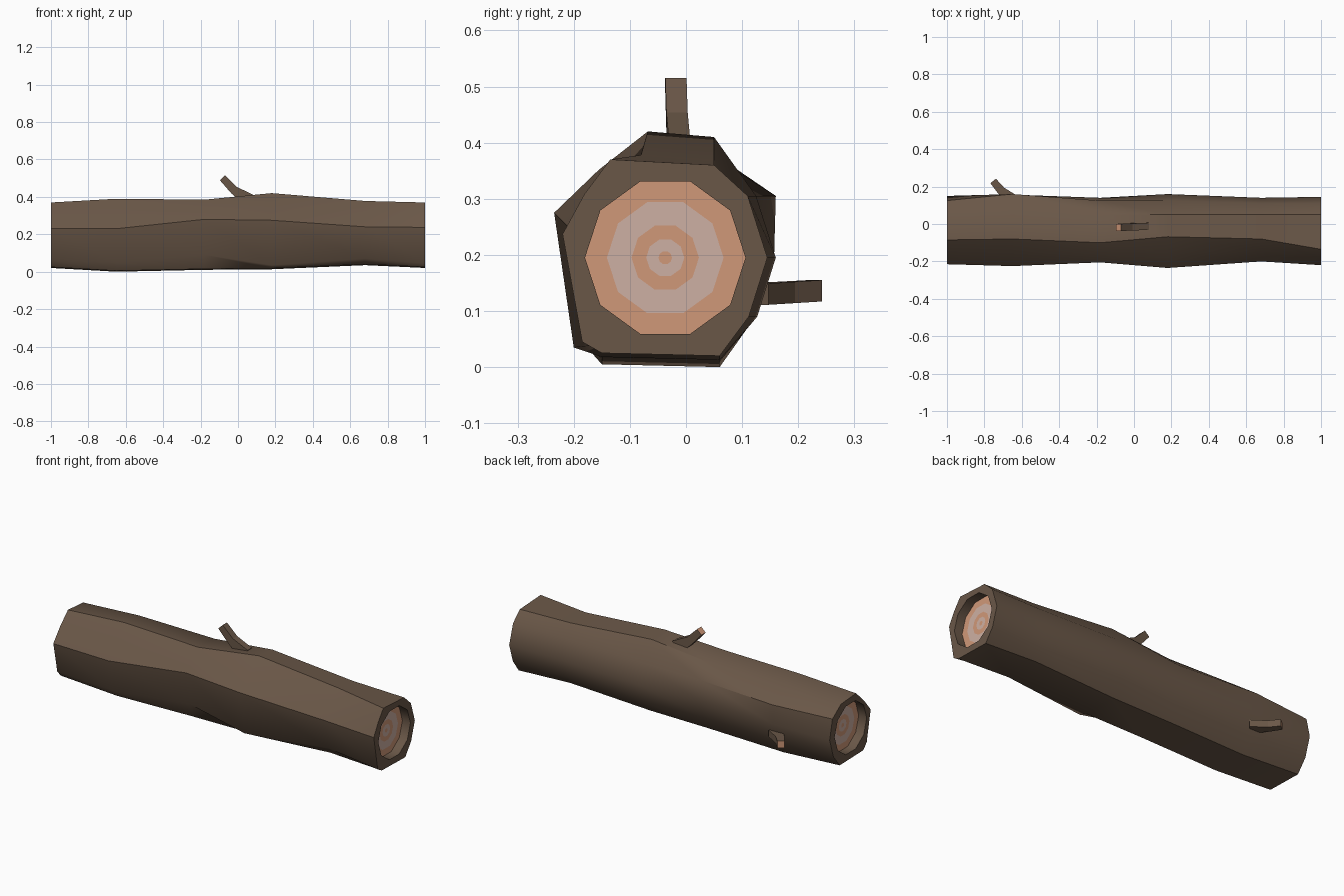
import bpy, bmesh, math
from mathutils import Vector

cube = bpy.data.objects.get("Cube")
if cube:
    bpy.data.objects.remove(cube, do_unlink=True)


def material(name, color):
    mat = bpy.data.materials.new(name)
    mat.use_nodes = True
    mat.diffuse_color = (*color, 1)
    shader = mat.node_tree.nodes["Principled BSDF"]
    shader.inputs["Base Color"].default_value = (*color, 1)
    shader.inputs["Roughness"].default_value = 0.9
    return mat


bark = material("bark brown", (0.144, 0.096, 0.064))
wood = material("wood orange", (0.63, 0.314, 0.188))
pale = material("pale wood", (0.617, 0.434, 0.366))

SIDES = 10
CENTER_Y, CENTER_Z = -0.037, 0.195
CORE_RADIUS = 0.143
RECESS = 0.05


def finish(name, bm, mats, smooth=False):
    bmesh.ops.recalc_face_normals(bm, faces=bm.faces)
    mesh = bpy.data.meshes.new(name)
    bm.to_mesh(mesh)
    bm.free()
    for mat in mats:
        mesh.materials.append(mat)
    obj = bpy.data.objects.new(name, mesh)
    bpy.context.collection.objects.link(obj)
    if smooth:
        bpy.ops.object.select_all(action="DESELECT")
        obj.select_set(True)
        bpy.context.view_layer.objects.active = obj
        bpy.ops.object.shade_smooth_by_angle(angle=math.radians(40))
    return obj


def add_loop(bm, points):
    return [bm.verts.new(p) for p in points]


def bridge(bm, a, b):
    n = len(a)
    return [bm.faces.new((a[i], a[(i + 1) % n], b[(i + 1) % n], b[i])) for i in range(n)]


def decagon(x, radius):
    angles = [math.tau * i / SIDES for i in range(SIDES)]
    return [(x, CENTER_Y + radius * math.cos(a), CENTER_Z + radius * math.sin(a)) for a in angles]


def bark_section(x, front, front_z, low_z, bottom, back, shoulder, ridge_y, ridge_z):
    """Uneven ten-sided trunk outline, starting at the back and going over the top."""
    outline = [
        (back, CENTER_Z),
        (shoulder, 0.305),
        (0.05, ridge_z - 0.01),
        (ridge_y, ridge_z),
        ((ridge_y + front) / 2 - 0.004, (ridge_z + front_z) / 2 + 0.004),
        (front, front_z),
        (front + 0.035, low_z),
        (-0.15, bottom + 0.005),
        (0.06, bottom),
        (back - 0.033, 0.09),
    ]
    return [(x, y, z) for y, z in outline]


# Trunk: uneven bark, flat end rims and recessed end walls
stations = [
    (-1, -0.215, 0.23, 0.06, 0.02, 0.15, 0.125, -0.085, 0.37),
    (-0.65, -0.225, 0.23, 0.05, 0, 0.157, 0.16, -0.08, 0.39),
    (-0.18, -0.205, 0.28, 0.09, 0.01, 0.14, 0.125, -0.1, 0.385),
    (0.18, -0.235, 0.275, 0.035, 0.013, 0.16, 0.125, -0.068, 0.42),
    (0.68, -0.2, 0.24, 0.07, 0.035, 0.14, 0.11, -0.08, 0.378),
    (1, -0.22, 0.237, 0.045, 0.02, 0.145, 0.11, -0.135, 0.37),
]
bm = bmesh.new()
loops = [add_loop(bm, bark_section(*s)) for s in stations]
for a, b in zip(loops, loops[1:]):
    bridge(bm, a, b)
for end, outer in ((-1, loops[0]), (1, loops[-1])):
    rim = add_loop(bm, decagon(end, CORE_RADIUS))
    floor = add_loop(bm, decagon(end * (1 - RECESS), CORE_RADIUS))
    bridge(bm, outer, rim)
    bridge(bm, rim, floor)
finish("trunk", bm, [bark], smooth=True)

# Sawn ends: concentric growth rings in alternating colours
ring_radii = [CORE_RADIUS, 0.104, 0.06, 0.034, 0.012]
for end, name in ((-1, "right_growth_rings"), (1, "left_growth_rings")):
    bm = bmesh.new()
    rings = [add_loop(bm, decagon(end * (1 - RECESS), r)) for r in ring_radii]
    for i, (a, b) in enumerate(zip(rings, rings[1:])):
        for face in bridge(bm, a, b):
            face.material_index = i % 2
    bm.faces.new(rings[-1])
    obj = finish(name, bm, [wood, pale])
    if obj.data.polygons[0].normal.x * end < 0:
        obj.data.flip_normals()


def branch(name, path, depths, width_axis, width):
    """Bent square stub swept along a path, with a sawn tip."""
    bm = bmesh.new()
    points = [Vector(p) for p in path]
    across = Vector(width_axis)
    sections = []
    for i, p in enumerate(points):
        tangent = points[min(i + 1, len(points) - 1)] - points[max(i - 1, 0)]
        side = tangent.cross(across).normalized() * depths[i] / 2
        half = across * width / 2
        sections.append(add_loop(bm, [p + side + half, p + side - half, p - side - half, p - side + half]))
    for a, b in zip(sections, sections[1:]):
        bridge(bm, a, b)
    bm.faces.new(sections[0])
    bm.faces.new(sections[-1]).material_index = 1
    finish(name, bm, [bark, wood])


# Broken branches
branch("top_branch", [(0.06, -0.012, 0.38), (-0.022, -0.016, 0.437), (-0.083, -0.018, 0.502)],
       [0.075, 0.045, 0.038], (0, 1, 0), 0.038)
branch("back_branch", [(-0.64, 0.12, 0.13), (-0.71, 0.178, 0.133), (-0.753, 0.23, 0.136)],
       [0.07, 0.045, 0.038], (0, 0, 1), 0.038)
